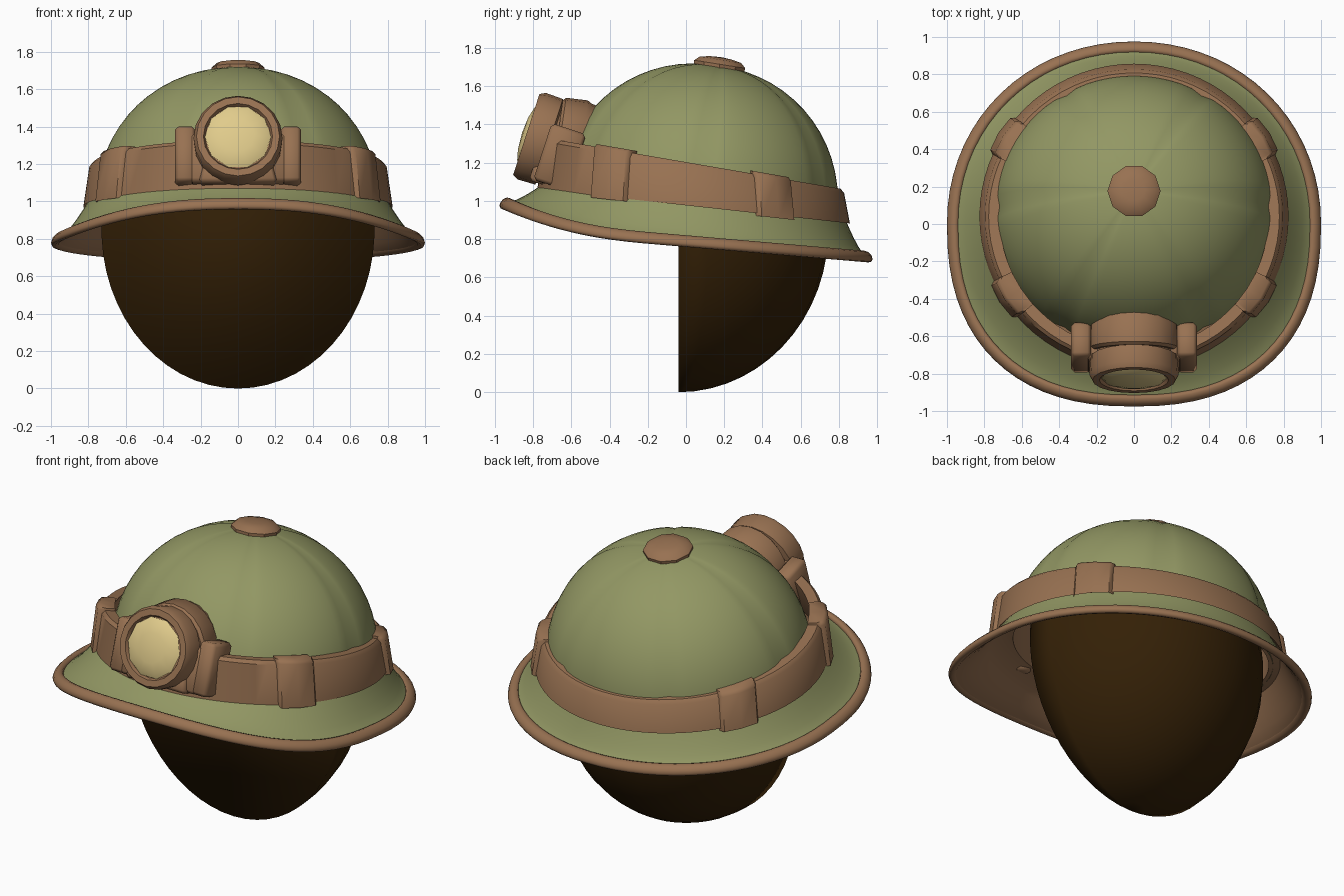
import bpy, bmesh, math
from math import sin, cos, pi
from mathutils import Matrix, Vector

if "Cube" in bpy.data.objects:
    bpy.data.objects.remove(bpy.data.objects["Cube"])


def material(name, rgb):
    m = bpy.data.materials.new(name)
    m.diffuse_color = (*rgb, 1)
    m.use_nodes = True
    m.node_tree.nodes["Principled BSDF"].inputs["Base Color"].default_value = m.diffuse_color
    return m


GREEN = material("olive_cloth", (0.29, 0.312, 0.127))
BROWN = material("brown_leather", (0.315, 0.167, 0.084))
LENS = material("pale_yellow_glass", (0.75, 0.60, 0.26))
DARK = material("dark_brown", (0.034, 0.0145, 0.002))


def finish(name, bm, mat, angle=40):
    bmesh.ops.recalc_face_normals(bm, faces=bm.faces)
    me = bpy.data.meshes.new(name)
    bm.to_mesh(me)
    bm.free()
    me.materials.append(mat)
    ob = bpy.data.objects.new(name, me)
    bpy.context.collection.objects.link(ob)
    bpy.ops.object.select_all(action='DESELECT')
    ob.select_set(True)
    bpy.context.view_layer.objects.active = ob
    bpy.ops.object.shade_smooth_by_angle(angle=math.radians(angle))
    return ob


def loft(name, rings, mat, loop=False, cap0=False, cap1=False, angle=40):
    """Skin closed rings of points; loop joins the last ring to the first."""
    bm = bmesh.new()
    vs = [[bm.verts.new(p) for p in r] for r in rings]
    n = len(rings[0])
    for i in range(len(vs) if loop else len(vs) - 1):
        a, b = vs[i], vs[(i + 1) % len(vs)]
        for j in range(n):
            k = (j + 1) % n
            bm.faces.new((a[j], a[k], b[k], b[j]))
    if cap0:
        bm.faces.new(vs[0])
    if cap1:
        bm.faces.new(vs[-1])
    bmesh.ops.remove_doubles(bm, verts=bm.verts, dist=1e-5)
    return finish(name, bm, mat, angle)


N = 72
ANG = [2 * pi * i / N for i in range(N)]

# Tilted frame of the crown
CROWN = Matrix.Translation((0, 0.06, 0.98)) @ Matrix.Rotation(math.radians(-9), 4, 'X')
SIZE = Vector((0.757, 0.73, 0.735))


def crown_ring(phi, k=1.0, seams=True):
    ring = []
    for t in ANG:
        # six shallow seams running down from the button, and a slightly full shape
        d = abs((t + pi / 6) % (pi / 3) - pi / 6)
        g = k + 0.018 * sin(2 * phi) - (0.02 * math.exp(-(d / 0.06) ** 2) * cos(phi) if seams else 0)
        ring.append(CROWN @ Vector((SIZE.x * g * cos(phi) * cos(t),
                                    SIZE.y * g * cos(phi) * sin(t), SIZE.z * g * sin(phi))))
    return ring


def outside_crown(p):
    """Push a point out of the hollow of the crown, into its wall."""
    q = CROWN.inverted() @ p
    r = Vector((q.x / SIZE.x, q.y / SIZE.y, q.z / SIZE.z)).length
    return CROWN @ (q * (0.985 / r)) if r < 0.985 else p


loft("crown", [crown_ring(pi / 2 * i / 16) for i in range(17)], GREEN)
loft("crown_lining", [crown_ring(pi / 2 * i / 8, 0.968, False) for i in range(9)], BROWN)

# Top button
button = [(0.135, -0.03), (0.142, 0.022), (0.115, 0.046), (0.06, 0.056), (0.0, 0.06)]
loft("top_button", [[CROWN @ Vector((r * cos(a), r * sin(a), 0.722 + z))
                     for a in [2 * pi * i / 10 for i in range(10)]] for r, z in button],
     BROWN, angle=35)


# Brim: from the base of the band to a slightly squared outline, lifted at the front
def spow(v, p):
    return math.copysign(abs(v) ** p, v)


def rim_point(t, k=0.969):
    e = 0.84 if sin(t) < 0 else 0.97
    x, y = spow(cos(t), e), 0.975 * spow(sin(t), e)
    lift = 0.115 * (max(0, -y - 0.2) / 0.77) ** 2.4
    return Vector((x * k, y * k, 0.79 - 0.083 * y + lift))


def brim_ring(s, drop=0.0):
    ring = []
    for t in ANG:
        o = rim_point(t)
        i = Vector((0.80 * cos(t), 0.04 + 0.79 * sin(t), 0))
        i.z = 1.005 - 0.11 * i.y
        p = i.lerp(o, s)
        p.z = o.z + (i.z - o.z) * (1 - s) ** 1.4 - drop
        ring.append(p)
    return ring


STEPS = [0, 0.2, 0.4, 0.6, 0.8, 1]
loft("brim_top", [brim_ring(s) for s in STEPS], GREEN)
loft("brim_underside", [crown_ring(0, 0.968, False)] + [brim_ring(s, 0.025) for s in STEPS], BROWN)

rim = []
for t in ANG:
    c = rim_point(t)
    d = Vector((c.x, c.y, 0)).normalized()
    rim.append([c + d * 0.031 * cos(a) + Vector((0, 0, 0.028 * sin(a) - 0.4 * 0.031 * cos(a)))
                for a in [2 * pi * j / 10 for j in range(10)]])
loft("brim_edging", rim, BROWN, loop=True, angle=60)


# Leather band and its four loops, sharing one cross-section
def band_section(t, out, extra):
    def pt(r, top, dz=0.0):
        y = 0.04 + r * sin(t)
        z = 1.203 - 0.172 * y + extra if top else 0.977 - 0.11 * y - extra
        return (1.012 * r * cos(t), y, z + dz)
    return [pt(0.78, False, 0.04), pt(0.817 + out, False), pt(0.787 + out, True, -0.02),
            pt(0.768 + out, True), pt(0.71, True)]


loft("band", [band_section(t, 0, 0) for t in ANG], BROWN, loop=True)
for label, mid in (("front", -33), ("back", 32)):
    for side, c in (("right", math.radians(mid)), ("left", pi - math.radians(mid))):
        spans = [(-0.145, -0.005), (-0.12, 0.022), (0, 0.028), (0.12, 0.022), (0.145, -0.005)]
        loft(f"band_loop_{label}_{side}", [band_section(c + a, o, 0.014) for a, o in spans],
             BROWN, cap0=True, cap1=True, angle=50)


# Headlamp, turned around an axis that leans up: local z points out of the lamp
def leaning(y, z, tilt):
    return Matrix.Translation((0, y, z)) @ Matrix.Rotation(math.radians(90 - tilt), 4, 'X')


def lathe(name, frame, profile, mat, sides, **kw):
    return loft(name, [[outside_crown(frame @ Vector((r * cos(2 * pi * i / sides),
                                                      r * sin(2 * pi * i / sides), z)))
                        for i in range(sides)] for r, z in profile], mat, **kw)


LAMP = leaning(-0.835, 1.348, 18)
lathe("lamp_ring", LAMP, [(0.0, -0.2), (0.205, -0.2), (0.205, -0.135), (0.235, -0.125),
                          (0.238, -0.03), (0.222, 0.0), (0.185, 0.0), (0.175, -0.02), (0.0, -0.02)],
      BROWN, 20, angle=35)
lathe("lamp_lens", LAMP, [(0.177, -0.012), (0.15, 0.004), (0.09, 0.018), (0.0, 0.024)], LENS, 10)
lathe("lamp_collar", leaning(-0.675, 1.308, 8),
      [(0.0, 0.0), (0.22, 0.0), (0.236, -0.015), (0.238, -0.13), (0.225, -0.15), (0.21, -0.2)],
      BROWN, 20, angle=35)


# Lamp bracket: bevelled blocks leaning with the lamp
def block(name, loc, size, tilt, taper=1.0):
    bm = bmesh.new()
    bmesh.ops.create_cube(bm, size=1)
    for v in bm.verts:
        if v.co.z > 0:
            v.co.x *= taper
    m = Matrix.Translation(loc) @ Matrix.Rotation(math.radians(tilt), 4, 'X')
    bm.transform(m @ Matrix.Diagonal((*size, 1)))
    bmesh.ops.bevel(bm, geom=bm.edges[:], offset=0.018, segments=1, affect='EDGES')
    return finish(name, bm, BROWN, 50)


for side, s in (("right", 1), ("left", -1)):
    block(f"bracket_wing_{side}", (s * 0.283, -0.66, 1.23), (0.105, 0.19, 0.31), -18)
block("bracket_plate", (0, -0.70, 1.22), (0.52, 0.12, 0.27), -18)
block("bracket_foot", (0, -0.755, 1.15), (0.42, 0.10, 0.12), -18, 0.85)

# Dark half egg under the back of the helmet, with a flat, softly shaded front
egg = []
for i in range(17):
    phi = -pi / 2 + (pi / 2 + 0.17) * i / 16
    egg.append([(0.73 * cos(phi) * cos(a), -0.04 + 0.785 * cos(phi) * sin(a), 0.85 + 0.85 * sin(phi))
                for a in [pi * j / 16 for j in range(17)]])
loft("dark_half_egg", egg, DARK, angle=180)
